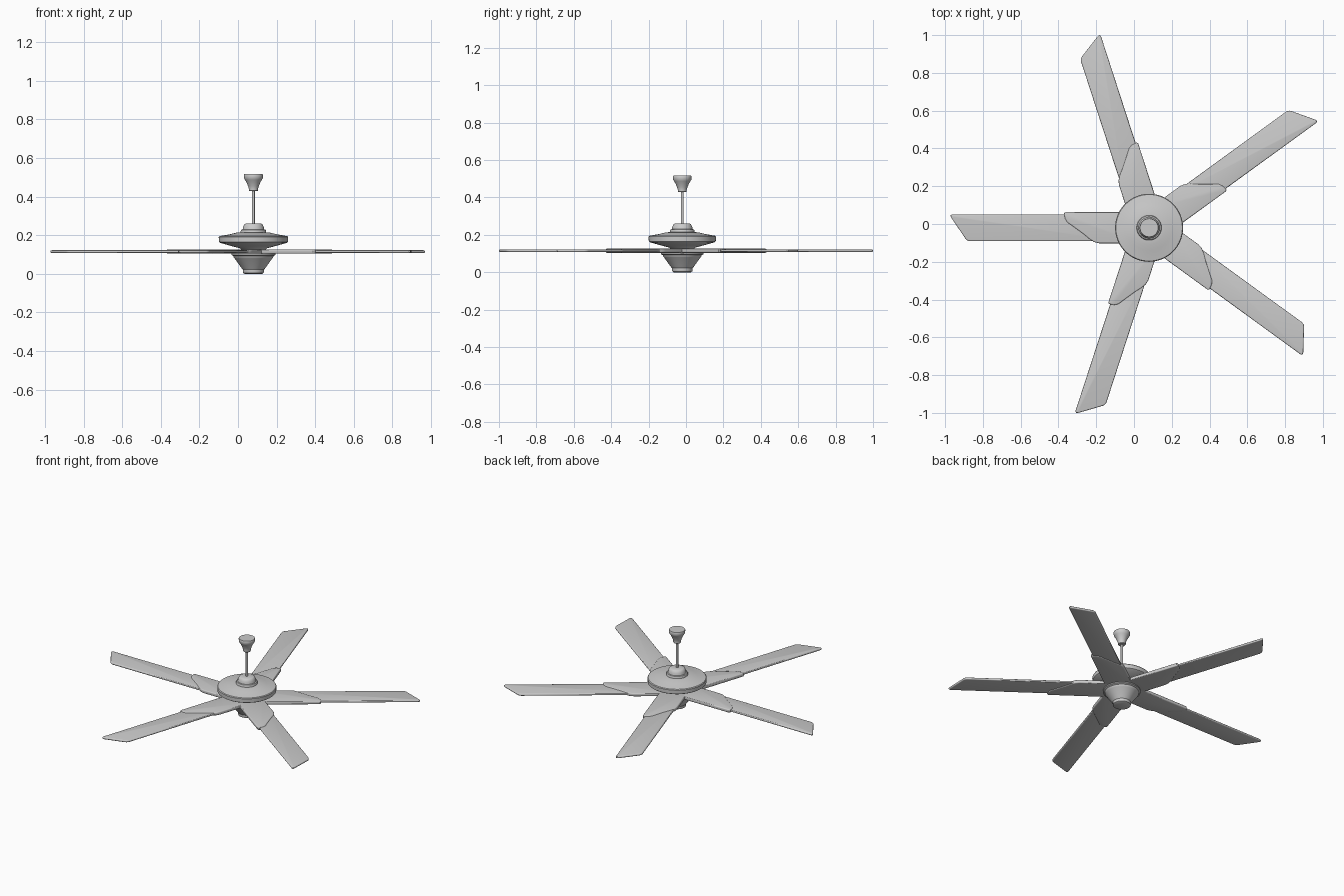
import bpy, bmesh, math
from mathutils import Matrix

if "Cube" in bpy.data.objects:
    bpy.data.objects.remove(bpy.data.objects["Cube"])

CX, CY = 0.08, -0.02   # fan axis


def finish(bm, name, angle=35):
    bmesh.ops.recalc_face_normals(bm, faces=bm.faces)
    me = bpy.data.meshes.new(name)
    bm.to_mesh(me)
    bm.free()
    ob = bpy.data.objects.new(name, me)
    bpy.context.collection.objects.link(ob)
    bpy.ops.object.select_all(action='DESELECT')
    bpy.context.view_layer.objects.active = ob
    ob.select_set(True)
    bpy.ops.object.shade_smooth_by_angle(angle=math.radians(angle))
    return ob


def lathe(name, profile, n=64):
    """Closed turned part from (radius, z) points, listed bottom to top."""
    bm = bmesh.new()
    rings = [[bm.verts.new((r * math.cos(2 * math.pi * i / n), r * math.sin(2 * math.pi * i / n), z))
              for i in range(n)] for r, z in profile]
    for a, b in zip(rings, rings[1:]):
        for i in range(n):
            j = (i + 1) % n
            bm.faces.new((a[i], a[j], b[j], b[i]))
    bm.faces.new(rings[0])
    bm.faces.new(rings[-1])
    ob = finish(bm, name)
    ob.location = (CX, CY, 0)
    return ob


def plate(name, outline, z0, z1, bevel, angle):
    """Flat part from an (x, y) outline, pointing along +x, turned to its angle."""
    bm = bmesh.new()
    face = bm.faces.new([bm.verts.new((x, y, z0)) for x, y in outline])
    ext = bmesh.ops.extrude_face_region(bm, geom=[face])
    top = [v for v in ext['geom'] if isinstance(v, bmesh.types.BMVert)]
    bmesh.ops.translate(bm, verts=top, vec=(0, 0, z1 - z0))
    rims = [e for e in bm.edges if abs(e.verts[0].co.z - e.verts[1].co.z) < 1e-6]
    bmesh.ops.bevel(bm, geom=rims, offset=bevel, segments=3, profile=0.5, affect='EDGES')
    bmesh.ops.rotate(bm, verts=bm.verts, cent=(0, 0, 0), matrix=Matrix.Rotation(angle, 3, 'Z'))
    ob = finish(bm, name)
    ob.location = (CX, CY, 0)
    return ob


# ceiling mount, rod and housings
lathe("ceiling_canopy", [(0.021, 0.428), (0.024, 0.432), (0.024, 0.442), (0.028, 0.455), (0.036, 0.474),
                         (0.044, 0.487), (0.049, 0.496), (0.050, 0.512), (0.048, 0.516)])
lathe("down_rod", [(0.007, 0.25), (0.007, 0.44)], 24)
lathe("rod_collar", [(0.066, 0.20), (0.066, 0.222), (0.063, 0.228), (0.056, 0.230), (0.053, 0.244),
                     (0.047, 0.256), (0.041, 0.260), (0.012, 0.261)])
lathe("motor_housing", [(0.06, 0.122), (0.07, 0.132), (0.115, 0.144), (0.172, 0.160), (0.179, 0.165),
                        (0.180, 0.190), (0.176, 0.195), (0.12, 0.205), (0.088, 0.213), (0.06, 0.215)])
lathe("blade_hub", [(0.10, 0.100), (0.10, 0.127)])
lathe("switch_housing", [(0.052, 0.018), (0.062, 0.030), (0.098, 0.080), (0.102, 0.084), (0.104, 0.092),
                         (0.114, 0.097), (0.114, 0.106), (0.108, 0.108)])
lathe("bottom_cap", [(0.046, 0.0), (0.053, 0.004), (0.055, 0.010), (0.055, 0.022), (0.050, 0.024)])

# blades with slanted tips, and their sleeve brackets; long side faces clockwise (-y)
blade = [(0.20, -0.071), (1.044, -0.071), (1.052, -0.065), (1.048, -0.054), (0.972, 0.058),
         (0.964, 0.066), (0.950, 0.071), (0.20, 0.071)]
bracket = [(0.06, -0.083), (0.443, -0.083), (0.450, -0.077), (0.446, -0.050), (0.435, -0.030), (0.400, -0.005),
           (0.345, 0.035), (0.315, 0.060), (0.290, 0.076), (0.265, 0.082), (0.06, 0.082)]
for i in range(5):
    a = math.radians(36 + 72 * i)
    plate(f"blade_{i + 1}", blade, 0.108, 0.122, 0.006, a)
    plate(f"blade_bracket_{i + 1}", bracket, 0.104, 0.126, 0.006, a)
